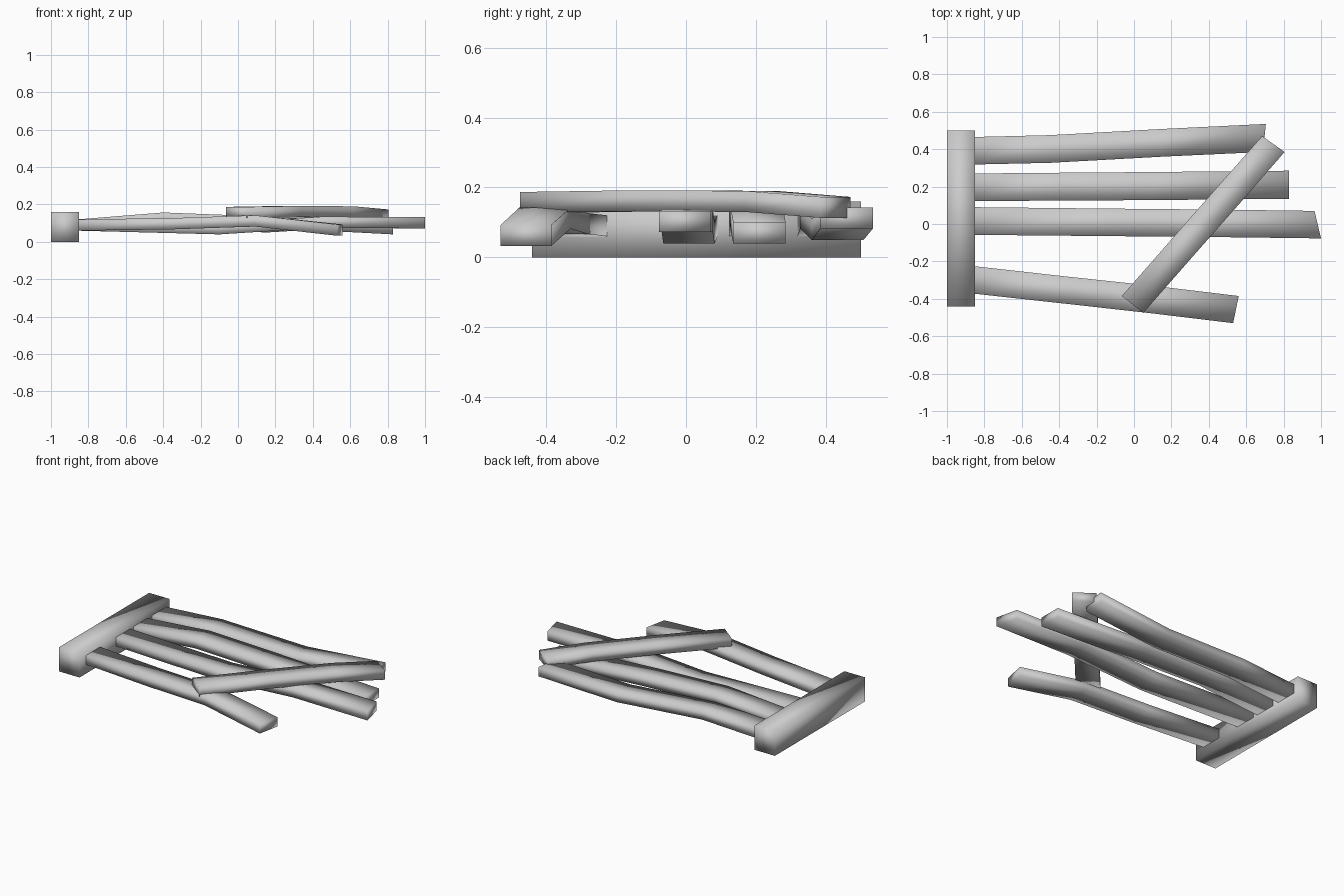
import bpy, bmesh
from mathutils import Vector


def plank(name, sections, thick=0.06):
    """Loft a rectangular section; each station is (left x, y), (right x, y), centre z."""
    bm = bmesh.new()
    rings = []
    for (xl, yl), (xr, yr), z in sections:
        lo, hi = z - thick / 2, z + thick / 2
        rings.append([bm.verts.new(Vector(p)) for p in
                      ((xl, yl, lo), (xr, yr, lo), (xr, yr, hi), (xl, yl, hi))])
    for a, b in zip(rings, rings[1:]):
        for i in range(4):
            j = (i + 1) % 4
            bm.faces.new((a[i], a[j], b[j], b[i]))
    bm.faces.new(rings[0])
    bm.faces.new(rings[-1])
    bmesh.ops.recalc_face_normals(bm, faces=bm.faces)
    for f in bm.faces:
        f.smooth = True
    me = bpy.data.meshes.new(name)
    bm.to_mesh(me)
    bm.free()
    ob = bpy.data.objects.new(name, me)
    bpy.context.collection.objects.link(ob)
    return ob


# Thick end beam that the slats butt into
plank("end_beam", [((-1, -0.44), (-0.85, -0.44), 0.08),
                   ((-1, 0.50), (-0.85, 0.50), 0.08)], 0.16)

# Four warped slats, back to front
plank("slat_back", [((-0.86, 0.465), (-0.86, 0.318), 0.09),
                    ((-0.45, 0.475), (-0.45, 0.327), 0.113),
                    ((0.15, 0.508), (0.15, 0.36), 0.08),
                    ((0.705, 0.535), (0.69, 0.385), 0.113)])
plank("slat_inner_back", [((-0.86, 0.27), (-0.86, 0.123), 0.09),
                          ((-0.40, 0.274), (-0.40, 0.125), 0.127),
                          ((0.12, 0.278), (0.12, 0.128), 0.107),
                          ((0.83, 0.285), (0.83, 0.135), 0.07)])
plank("slat_inner_front", [((-0.86, 0.09), (-0.86, -0.058), 0.09),
                           ((-0.10, 0.082), (-0.10, -0.065), 0.07),
                           ((0.45, 0.077), (0.45, -0.07), 0.105),
                           ((0.965, 0.07), (1.0, -0.077), 0.102)])
plank("slat_front", [((-0.86, -0.225), (-0.86, -0.372), 0.09),
                     ((-0.35, -0.282), (-0.35, -0.428), 0.097),
                     ((0.10, -0.33), (0.09, -0.477), 0.112),
                     ((0.56, -0.385), (0.53, -0.53), 0.063)])

# Loose brace lying diagonally on top
plank("diagonal_brace", [((-0.065, -0.385), (0.05, -0.475), 0.157),
                         ((0.22, -0.06), (0.335, -0.15), 0.162),
                         ((0.50, 0.26), (0.618, 0.17), 0.16),
                         ((0.685, 0.47), (0.805, 0.385), 0.143)])
